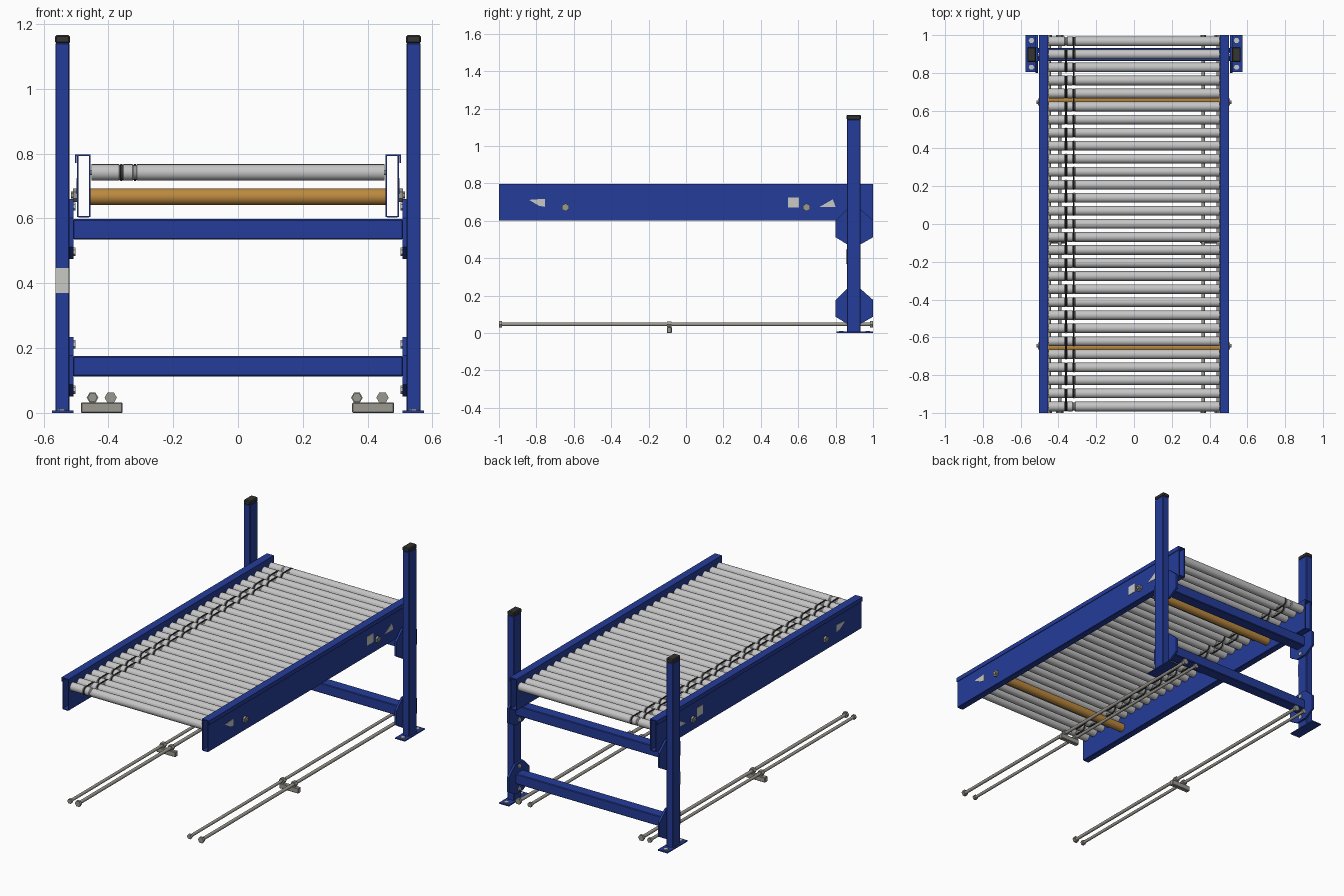
import bpy, bmesh, math
from mathutils import Matrix, Vector

if "Cube" in bpy.data.objects:
    bpy.data.objects.remove(bpy.data.objects["Cube"])


def material(name, rgb):
    m = bpy.data.materials.new(name)
    m.diffuse_color = (*rgb, 1)
    m.use_nodes = True
    m.node_tree.nodes["Principled BSDF"].inputs["Base Color"].default_value = m.diffuse_color
    return m


BLUE = material("blue paint", (0.018, 0.045, 0.32))
STEEL = material("roller steel", (0.56, 0.56, 0.56))
ORANGE = material("orange tube", (0.50, 0.25, 0.05))
ROD = material("rod grey", (0.33, 0.32, 0.28))
DARK = material("dark plastic", (0.035, 0.035, 0.033))
PALE = material("pale label", (0.58, 0.58, 0.56))


def finish(name, bm, mat, smooth=False):
    bmesh.ops.recalc_face_normals(bm, faces=bm.faces[:])
    me = bpy.data.meshes.new(name)
    bm.to_mesh(me)
    bm.free()
    me.materials.append(mat)
    if smooth:
        me.shade_smooth()
        me.set_sharp_from_angle(angle=math.radians(35))
    ob = bpy.data.objects.new(name, me)
    bpy.context.collection.objects.link(ob)
    return ob


def box(name, x, y, z, mat, bevel=0):
    """Box from (min, max) pairs."""
    bm = bmesh.new()
    size = [abs(b - a) for a, b in (x, y, z)]
    mid = [(a + b) / 2 for a, b in (x, y, z)]
    bmesh.ops.create_cube(bm, size=1, matrix=Matrix.Translation(mid) @ Matrix.Diagonal((*size, 1)))
    if bevel:
        bmesh.ops.bevel(bm, geom=bm.edges[:], offset=bevel, segments=1, affect='EDGES')
    return finish(name, bm, mat)


def lathe(name, axis, centre, profile, mat, sides=20):
    """Revolve (position along axis, radius) points around an axis, closing both ends."""
    bm = bmesh.new()
    rot = Vector((0, 0, 1)).rotation_difference(Vector(axis)).to_matrix()
    rings = []
    for t, r in profile:
        ring = []
        for i in range(sides):
            a = 2 * math.pi * i / sides
            p = rot @ Vector((r * math.cos(a), r * math.sin(a), t))
            ring.append(bm.verts.new(p + Vector(centre)))
        rings.append(ring)
    for a, b in zip(rings, rings[1:]):
        for i in range(sides):
            j = (i + 1) % sides
            bm.faces.new((a[i], a[j], b[j], b[i]))
    bm.faces.new(rings[0])
    bm.faces.new(rings[-1])
    return finish(name, bm, mat, smooth=sides > 8)


def prism(name, outline, start, end, mat, place):
    """Extrude a 2D outline; place(u, v, t) gives the 3D point."""
    bm = bmesh.new()
    a, b = ([bm.verts.new(place(u, v, t)) for u, v in outline] for t in (start, end))
    n = len(outline)
    for i in range(n):
        j = (i + 1) % n
        bm.faces.new((a[i], a[j], b[j], b[i]))
    bm.faces.new(a)
    bm.faces.new(b)
    return finish(name, bm, mat)


X, Y, Z = (1, 0, 0), (0, 1, 0), (0, 0, 1)
POST_Y = 0.897

for s, side in ((-1, "left"), (1, "right")):
    def sx(a, b):
        return (min(s * a, s * b), max(s * a, s * b))

    # Side rail: hollow section, with a lip along the top outer edge
    box(f"{side}_rail_inner_web", sx(0.455, 0.460), (-1, 1), (0.605, 0.797), BLUE)
    box(f"{side}_rail_outer_web", sx(0.493, 0.497), (-1, 1), (0.605, 0.793), BLUE)
    box(f"{side}_rail_top", sx(0.455, 0.503), (-1, 1), (0.793, 0.798), BLUE)
    box(f"{side}_rail_lip", sx(0.499, 0.503), (-1, 1), (0.772, 0.793), BLUE)
    box(f"{side}_rail_bottom", sx(0.460, 0.493), (-1, 1), (0.603, 0.608), BLUE)

    # Bolts and openings on the rail side
    for y in (-0.645, 0.645):
        lathe(f"{side}_rail_bolt", (s, 0, 0), (s * 0.497, y, 0.672),
              [(0, 0.021), (0.012, 0.021), (0.012, 0.011), (0.018, 0.011)], ROD, 6)
    for shape in ([(-0.84, 0.712), (-0.755, 0.718), (-0.755, 0.675), (-0.785, 0.68)],
                  [(0.545, 0.725), (0.605, 0.725), (0.605, 0.67), (0.545, 0.67)],
                  [(0.715, 0.675), (0.80, 0.675), (0.785, 0.715)]):
        prism(f"{side}_rail_opening", shape, 0.496, 0.499, PALE,
              lambda u, v, t: (s * t, u, v))

    # Upright post with cap, foot plate and anchor bolts
    box(f"{side}_post", sx(0.520, 0.564), (POST_Y - 0.037, POST_Y + 0.037), (0, 1.142), BLUE, 0.003)
    box(f"{side}_post_cap", sx(0.518, 0.565), (POST_Y - 0.039, POST_Y + 0.039), (1.14, 1.166), DARK, 0.005)
    box(f"{side}_foot_plate", sx(0.508, 0.574), (0.805, 1.0), (0, 0.007), BLUE)
    for y in (0.83, 0.972):
        lathe(f"{side}_anchor_bolt", Z, (s * 0.543, y, 0.006), [(0, 0.015), (0.006, 0.015)], PALE, 6)

    # Beam end brackets
    for z in (0.142, 0.567):
        outline = [(0.86, -0.092), (0.935, -0.092), (1.0, -0.055), (1.0, 0.035),
                   (0.935, 0.093), (0.86, 0.093), (0.80, 0.035), (0.80, -0.055)]
        prism(f"{side}_beam_bracket", outline, 0.508, 0.521, BLUE,
              lambda u, v, t: (s * t, u, v + z))
        for dz in (-0.07, 0.07):
            lathe(f"{side}_bracket_bolt", (-s, 0, 0), (s * 0.508, POST_Y, z + dz),
                  [(0, 0.013), (0.006, 0.013)], PALE, 6)

# Label on one post
box("post_label", (-0.563, -0.521), (POST_Y - 0.041, POST_Y - 0.036), (0.37, 0.447), PALE)

# Cross beams between the posts
for name, lo, hi in (("lower_beam", 0.113, 0.175), ("upper_beam", 0.535, 0.598)):
    box(name, (-0.51, 0.51), (POST_Y - 0.035, POST_Y + 0.035), (lo, hi), BLUE, 0.004)

# Orange tie tubes below the rollers
for y in (-0.652, 0.658):
    lathe("tie_tube", X, (0, y, 0.667), [(-0.456, 0.026), (0.456, 0.026)], ORANGE, 24)

# Rollers with two belt grooves
COUNT, R, RZ = 29, 0.0255, 0.742
GROOVES = (-0.36, -0.318)
ys = [-0.966 + i * 1.933 / (COUNT - 1) for i in range(COUNT)]
profile = [(-0.458, 0.008), (-0.452, 0.008), (-0.452, R)]
for g in GROOVES:
    profile += [(g - 0.007, R), (g - 0.003, R - 0.004), (g + 0.003, R - 0.004), (g + 0.007, R)]
profile += [(0.452, R), (0.452, 0.008), (0.458, 0.008)]
for y in ys:
    lathe("roller", X, (0, y, RZ), profile, STEEL, 20)

# Round belts joining neighbouring rollers, alternating between the grooves
for i in range(COUNT - 1):
    cu = bpy.data.curves.new("drive_belt", 'CURVE')
    cu.dimensions = '3D'
    cu.bevel_depth = 0.004
    cu.bevel_resolution = 1
    sp = cu.splines.new('POLY')
    pts = []
    for k in range(18):
        a = math.pi / 2 + math.pi * (k % 9) / 8 + (math.pi if k > 8 else 0)
        yc = ys[i] if k < 9 else ys[i + 1]
        pts.append((GROOVES[i % 2], yc + 0.0235 * math.cos(a), RZ + 0.0235 * math.sin(a)))
    sp.points.add(len(pts) - 1)
    for p, co in zip(sp.points, pts):
        p.co = (*co, 1)
    sp.use_cyclic_u = True
    cu.materials.append(DARK)
    bpy.context.collection.objects.link(bpy.data.objects.new("drive_belt", cu))

# Floor rods in pairs, each with hex ends, resting on a small block
for name, thin, thick, lo, hi in (("left", -0.449, -0.393, -0.485, -0.356),
                                  ("right", 0.367, 0.446, 0.352, 0.482)):
    box(f"{name}_rod_block", (lo, hi), (-0.102, -0.076), (0, 0.032), ROD, 0.003)
    for x, r, head in ((thin, 0.009, 0.015), (thick, 0.010, 0.019)):
        lathe(f"{name}_floor_rod", Y, (x, 0, 0.047), [(-0.99, r), (0.99, r)], ROD, 12)
        for e in (-1, 1):
            lathe(f"{name}_rod_nut", Y, (x, e * 0.992, 0.047), [(-0.008, head), (0.008, head)], ROD, 6)
        lathe(f"{name}_rod_clamp", Y, (x, -0.089, 0.047), [(-0.012, 0.018), (0.012, 0.018)], ROD, 6)
